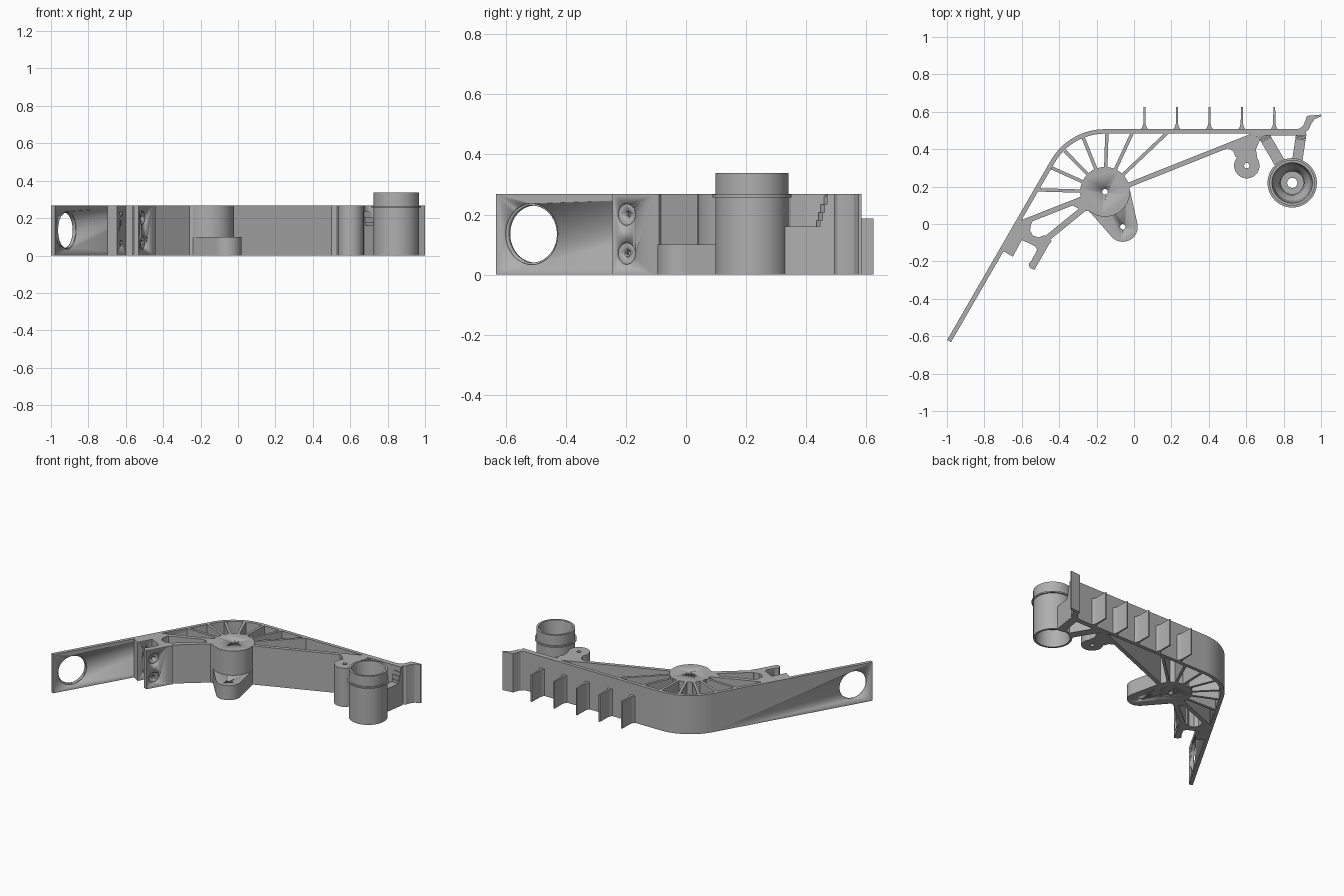
import bpy, bmesh, math
from mathutils import Vector, Matrix

cube = bpy.data.objects.get("Cube")
if cube:
    bpy.data.objects.remove(cube)

H = 0.268                      # main height
HUB = Vector((-0.155, 0.172))
HUB_R, ARC_R, WALL = 0.133, 0.335, 0.024
TUBE = Vector((0.846, 0.22))
BOSS = Vector((0.603, 0.312))
LUG = Vector((-0.06, -0.015))
SLOPE = Vector((0.5, math.sqrt(3) / 2))     # direction of the sloping strip
NORMAL = Vector((SLOPE.y, -SLOPE.x))

grey = bpy.data.materials.new("grey")
grey.use_nodes = True
grey.diffuse_color = (0.43, 0.43, 0.43, 1)
grey.node_tree.nodes["Principled BSDF"].inputs["Base Color"].default_value = (0.43, 0.43, 0.43, 1)


def finish(name, bm):
    bmesh.ops.recalc_face_normals(bm, faces=bm.faces)
    mesh = bpy.data.meshes.new(name)
    bm.to_mesh(mesh)
    bm.free()
    mesh.materials.append(grey)
    ob = bpy.data.objects.new(name, mesh)
    bpy.context.collection.objects.link(ob)
    bpy.ops.object.select_all(action='DESELECT')
    ob.select_set(True)
    bpy.context.view_layer.objects.active = ob
    bpy.ops.object.shade_smooth_by_angle(angle=math.radians(30))
    return ob


def prism(name, pts, z0=0, z1=H):
    """Extrude a flat outline upwards."""
    bm = bmesh.new()
    face = bm.faces.new([bm.verts.new((p[0], p[1], z0)) for p in pts])
    top = bmesh.ops.extrude_face_region(bm, geom=[face])["geom"]
    bmesh.ops.translate(bm, vec=(0, 0, z1 - z0),
                        verts=[v for v in top if isinstance(v, bmesh.types.BMVert)])
    return finish(name, bm)


def circle(c, r, a0=0, a1=360, n=48):
    return [Vector((c[0] + r * math.cos(math.radians(a0 + (a1 - a0) * i / n)),
                    c[1] + r * math.sin(math.radians(a0 + (a1 - a0) * i / n))))
            for i in range(n if a1 - a0 == 360 else n + 1)]


def taper_link(name, c1, r1, c2, r2, z0=0, z1=H):
    """Hull of two circles."""
    d = Vector(c2) - Vector(c1)
    a = math.degrees(math.atan2(d.y, d.x))
    t = math.degrees(math.acos((r1 - r2) / d.length))
    return prism(name, circle(c1, r1, a + t, a + 360 - t, 40)
                 + circle(c2, r2, a - t, a + t, 32), z0, z1)


def bar(name, a, b, w, z0=0, z1=H):
    a, b = Vector(a), Vector(b)
    d = (b - a).normalized()
    n = Vector((-d.y, d.x)) * w / 2
    return prism(name, [a + n, a - n, b - n, b + n], z0, z1)


def drill(ob, centre, r, depth, axis=(0, 0, 1), r2=None):
    """Cut a round hole centred on a point along an axis."""
    bm = bmesh.new()
    rot = Vector(axis).to_track_quat('Z', 'Y').to_matrix().to_4x4()
    bmesh.ops.create_cone(bm, cap_ends=True, segments=40, radius1=r, radius2=r2 or r,
                          depth=depth, matrix=Matrix.Translation(centre) @ rot)
    cutter = finish("cutter", bm)
    cutter.hide_render = True
    mod = ob.modifiers.new("hole", 'BOOLEAN')
    mod.operation, mod.solver, mod.object = 'DIFFERENCE', 'EXACT', cutter
    bpy.context.view_layer.objects.active = ob
    bpy.ops.object.modifier_apply(modifier=mod.name)
    bpy.data.objects.remove(cutter)


# Outer wall: sloping strip, arc, straight back and curled end
foot = HUB + Vector((-SLOPE.y, 0.5)) * ARC_R - SLOPE * 1.108
outer = [foot] + circle(HUB, ARC_R, 90, 150, 16)[::-1] + [Vector((0.86, HUB.y + ARC_R))]
inner = [foot + NORMAL * WALL] + circle(HUB, ARC_R - WALL, 90, 150, 16)[::-1] \
    + [Vector((0.86, HUB.y + ARC_R - WALL))]
curl = [(0.885, 0.51), (0.905, 0.525), (0.915, 0.55), (0.925, 0.578), (1, 0.585), (1, 0.575),
        (0.965, 0.56), (0.947, 0.535), (0.935, 0.505), (0.91, 0.488)]
wall = prism("outer_wall", outer + curl + inner[::-1])

# Round window near the foot of the strip
window = foot + SLOPE * 0.135 + NORMAL * WALL / 2
axis = (NORMAL.x, NORMAL.y, 0)
drill(wall, (window.x, window.y, 0.135), 0.095, 0.2, axis)
rim = window + NORMAL * WALL / 2
drill(wall, (rim.x, rim.y, 0.135), 0.102, 0.012, axis)

# Fins on the back
for i in range(5):
    x, y = 0.056 + i * 0.1735, HUB.y + ARC_R
    prism(f"back_fin_{i + 1}", [(x - 0.022, y - 0.005), (x - 0.011, y + 0.012), (x - 0.006, y + 0.03),
                                (x - 0.005, 0.625), (x + 0.005, 0.625), (x + 0.006, y + 0.03),
                                (x + 0.011, y + 0.012), (x + 0.022, y - 0.005)], 0, 0.187)

# Hub with radiating spokes
hub = prism("hub", circle(HUB, HUB_R, n=64))
drill(hub, (HUB.x, HUB.y, H / 2), 0.015, 1)
tips = [(-0.525, 0.183), (-0.44, 0.3), (-0.37, 0.39), (-0.275, 0.47),
        (-0.145, 0.49), (-0.008, 0.49), (0.18, 0.49)]
for i, tip in enumerate(tips):
    d = (Vector(tip) - HUB).normalized()
    bar(f"spoke_{i + 1}", HUB + d * 0.11, tip, 0.018)

# Mounting lug below the hub
lug = taper_link("hub_lug", HUB, HUB_R - 0.001, LUG, 0.08, 0, 0.1)
drill(lug, (LUG.x, LUG.y, 0.05), 0.014, 1)
drill(lug, (HUB.x, HUB.y, 0.05), 0.015, 1)

# Long arm from the hub to the back wall
bar("long_arm", (-0.05, 0.2), (0.66, 0.482), 0.026)
prism("arm_end_web", [(0.62, 0.455), (0.68, 0.472), (0.92, 0.472), (0.92, 0.495), (0.62, 0.495)])

# Fork and clamp pad joining the strip
fork = prism("fork", [(-0.625, 0.01), (-0.60, 0.018), (-0.535, 0.03), (-0.55, 0.0), (-0.556, -0.035),
                      (-0.54, -0.062), (-0.51, -0.072), (-0.48, -0.06), (-0.44, -0.09),
                      (-0.455, -0.11), (-0.532, -0.245), (-0.556, -0.235), (-0.565, -0.212),
                      (-0.55, -0.198), (-0.517, -0.137), (-0.53, -0.118), (-0.60, -0.085),
                      (-0.648, -0.175), (-0.706, -0.14)])
for z in (0.07, 0.2):
    drill(fork, (-0.505, -0.2, z), 0.011, 0.5, axis)
    drill(fork, (-0.505, -0.2, z), 0.036, 0.024, axis)
bar("fork_upper_bar", (-0.61, 0.003), (-0.25, 0.145), 0.028)
bar("fork_lower_bar", (-0.475, -0.085), (-0.235, 0.11), 0.032)
prism("fork_hub_fillet", [(-0.33, 0.1), (-0.22, 0.16), (-0.21, 0.07), (-0.27, 0.07)])

# Small boss on the long arm
boss = prism("small_boss", circle(BOSS, 0.068))
drill(boss, (BOSS.x, BOSS.y, H / 2), 0.014, 1)
prism("boss_neck", [(0.49, 0.41), (0.53, 0.39), (0.545, 0.355), (0.58, 0.372), (0.63, 0.372),
                    (0.66, 0.345), (0.652, 0.40), (0.68, 0.465), (0.62, 0.46)])

# Struts carrying the tube, with raised roots at the wall
for side, a, b, w in (("left", (0.69, 0.48), (0.79, 0.31), 0.06),
                      ("right", (0.895, 0.485), (0.87, 0.32), 0.055)):
    bar(f"tube_strut_{side}", a, b, w, 0, 0.16)
    d = (Vector(b) - Vector(a)).normalized()
    for k in range(4):
        bar(f"strut_root_{side}_{k + 1}", a, Vector(a) + d * (0.035 - 0.008 * k), w,
            0.16, 0.18 + 0.027 * k)

# Collared tube, turned from a profile with an inner seat
profile = [(0.122, 0), (0.122, 0.256), (0.132, 0.256), (0.132, 0.266), (0.122, 0.266),
           (0.122, 0.338), (0.108, 0.338), (0.1, 0.27), (0.095, 0.22), (0.066, 0.18),
           (0.062, 0.15), (0.027, 0.15), (0.027, 0.12), (0.105, 0.12), (0.108, 0)]
bm = bmesh.new()
ring = [bm.verts.new((TUBE.x + r, TUBE.y, z)) for r, z in profile]
edges = [bm.edges.new((ring[i - 1], ring[i])) for i in range(len(ring))]
bmesh.ops.spin(bm, geom=ring + edges, cent=(TUBE.x, TUBE.y, 0), axis=(0, 0, 1),
               angle=math.tau, steps=64, use_duplicate=False)
bmesh.ops.remove_doubles(bm, verts=bm.verts, dist=0.0001)
finish("collared_tube", bm)
